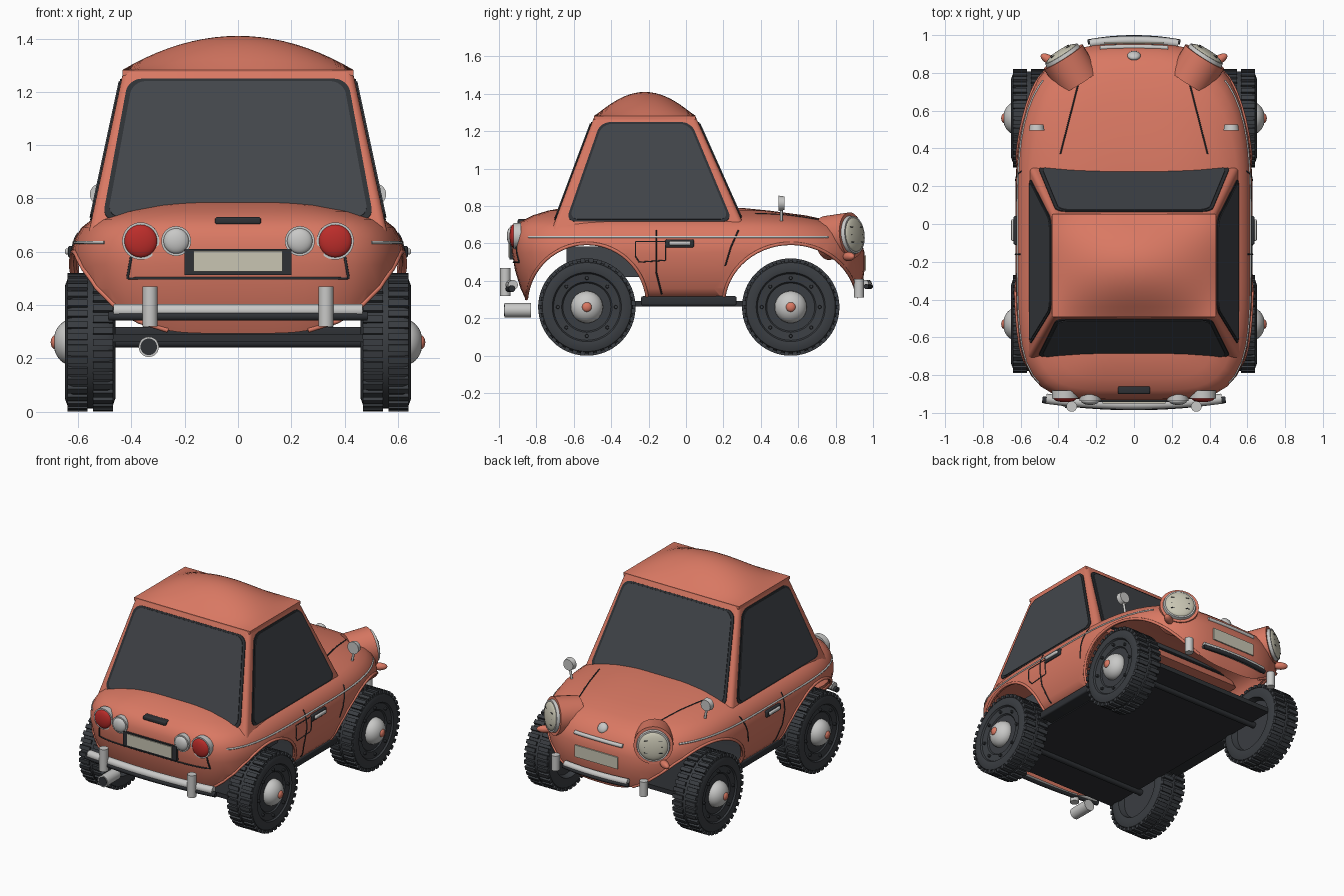
import bpy, bmesh, math
from mathutils import Vector, Matrix
from mathutils.bvhtree import BVHTree

cube = bpy.data.objects.get("Cube")
if cube:
    bpy.data.objects.remove(cube)


def material(name, r, g, b):
    m = bpy.data.materials.new(name)
    m.use_nodes = True
    m.diffuse_color = (r, g, b, 1)
    m.node_tree.nodes["Principled BSDF"].inputs["Base Color"].default_value = (r, g, b, 1)
    return m


PAINT = material("coral paint", .70, .19, .125)
GLASS = material("smoked glass", .055, .061, .070)
DARK = material("dark trim", .028, .031, .036)
RUBBER = material("rubber", .042, .047, .054)
CHROME = material("chrome", .58, .58, .57)
RED = material("red lens", .50, .026, .023)
CREAM = material("cream", .58, .56, .45)


def add(name, bm, mat, angle=35):
    mesh = bpy.data.meshes.new(name)
    bm.to_mesh(mesh)
    bm.free()
    mesh.materials.append(mat)
    mesh.shade_smooth()
    mesh.set_sharp_from_angle(angle=math.radians(angle))
    ob = bpy.data.objects.new(name, mesh)
    bpy.context.collection.objects.link(ob)
    return ob


def aim(pos, direction):
    return Matrix.Translation(pos) @ Vector(direction).to_track_quat('Z', 'Y').to_matrix().to_4x4()


def rod(name, a, b, r, mat, r2=None):
    a, b = Vector(a), Vector(b)
    bm = bmesh.new()
    bmesh.ops.create_cone(bm, cap_ends=True, segments=32, radius1=r, radius2=r if r2 is None else r2,
                          depth=(b - a).length, matrix=aim((a + b) / 2, b - a))
    return add(name, bm, mat)


def dome(name, pos, direction, r, h, mat):
    bm = bmesh.new()
    bmesh.ops.create_uvsphere(bm, u_segments=28, v_segments=14, radius=1,
                              matrix=aim(pos, direction) @ Matrix.Diagonal((r, r, h, 1)))
    return add(name, bm, mat)


def box(name, lo, hi, mat, bevel=0.0):
    lo, hi = Vector(lo), Vector(hi)
    bm = bmesh.new()
    bmesh.ops.create_cube(bm, matrix=Matrix.Translation((lo + hi) / 2) @ Matrix.Diagonal((*(hi - lo), 1)))
    if bevel:
        bmesh.ops.bevel(bm, geom=bm.edges[:], offset=bevel, segments=3, profile=.5, affect='EDGES')
    return add(name, bm, mat)


def tube(name, pts, r, mat, closed=False):
    cu = bpy.data.curves.new(name, 'CURVE')
    cu.dimensions = '3D'
    cu.bevel_depth, cu.bevel_resolution, cu.use_fill_caps = r, 3, True
    sp = cu.splines.new('POLY')
    sp.points.add(len(pts) - 1)
    for p, q in zip(sp.points, pts):
        p.co = (*q, 1)
    sp.use_cyclic_u = closed
    cu.materials.append(mat)
    ob = bpy.data.objects.new(name, cu)
    bpy.context.collection.objects.link(ob)
    return ob


def panel(name, corners, mat, scale=1.0, lift=0.0, thick=.006, radius=.05):
    """Rounded flat plate on four corners listed anticlockwise from outside."""
    pts = [Vector(c) for c in corners]
    mid = sum(pts, Vector()) / 4
    n = (pts[1] - pts[0]).cross(pts[3] - pts[0]).normalized()
    bm = bmesh.new()
    f = bm.faces.new([bm.verts.new(mid + (p - mid) * scale + n * lift) for p in pts])
    if radius:
        bmesh.ops.bevel(bm, geom=bm.verts[:], offset=radius, segments=6, profile=.5, affect='VERTICES')
    ext = bmesh.ops.extrude_face_region(bm, geom=bm.faces[:], use_keep_orig=True)
    bmesh.ops.translate(bm, verts=[v for v in ext["geom"] if isinstance(v, bmesh.types.BMVert)], vec=n * thick)
    bmesh.ops.recalc_face_normals(bm, faces=bm.faces[:])
    return add(name, bm, mat)


# Body shell: stacked rounded outlines (height, half width, rear, nose)
RINGS = [(.285, .53, .85, .91), (.36, .58, .885, .94), (.46, .612, .915, .955), (.55, .628, .93, .955),
         (.60, .626, .932, .94), (.65, .612, .927, .91), (.69, .588, .91, .86), (.72, .55, .88, .78),
         (.75, .47, .82, .64), (.775, .36, .74, .45), (.79, .25, .66, .30)]
N = 80
bm = bmesh.new()
loops = []
for z, w, rear, nose in RINGS:
    loop = []
    for i in range(N):
        c, s = math.cos(math.tau * i / N), math.sin(math.tau * i / N)
        e = 3.2 if s > 0 else 4.8
        k = (abs(c) ** e + abs(s) ** e) ** (-1 / e)
        loop.append(bm.verts.new((w * c * k, (nose if s > 0 else rear) * s * k, z)))
    loops.append(loop)
for a, b in zip(loops, loops[1:]):
    for i in range(N):
        j = (i + 1) % N
        bm.faces.new((a[i], a[j], b[j], b[i]))
bm.faces.new(loops[-1])
TREE = BVHTree.FromBMesh(bm)
body = add("body_shell", bm, PAINT, 60)
sol = body.modifiers.new("shell", 'SOLIDIFY')
sol.thickness, sol.offset = .02, -1


def cast(origin, direction):
    return TREE.ray_cast(Vector(origin), Vector(direction))[0]


def trace(name, pts, start, direction, r, mat, steps=14, closed=False):
    """Lay a thin line on the body by projecting a path along a direction."""
    d, path = Vector(direction), []
    ends = pts + pts[:1] if closed else pts
    for a, b in zip(ends, ends[1:]):
        for t in range(steps + 1):
            p = Vector(a).lerp(Vector(b), t / steps) - d * start
            hit = cast(p, d)
            if hit:
                path.append(hit)
    return tube(name, path, r, mat)


# Wheel arches cut right through the shell
for end, y, ry in (("rear", -.53, .325), ("front", .56, .36)):
    cut = rod(end + "_arch_cutter", (-1, 0, 0), (1, 0, 0), 1, PAINT)
    bm = bmesh.new()
    bmesh.ops.create_cone(bm, cap_ends=True, segments=64, radius1=1, radius2=1, depth=2,
                          matrix=Matrix.Translation((0, y, .27)) @ Matrix.Diagonal((1, ry, .33, 1))
                          @ Matrix.Rotation(math.pi / 2, 4, 'Y'))
    bm.to_mesh(cut.data)
    bm.free()
    cut.hide_render = True
    cut.hide_viewport = False
    cut.display_type = 'WIRE'
    cut.hide_set(True)
    mod = body.modifiers.new(end + "_arch", 'BOOLEAN')
    mod.operation, mod.solver, mod.object = 'DIFFERENCE', 'EXACT', cut
    for s, side in ((1, "left"), (-1, "right")):
        arc = [(0, y + ry * math.cos(a), .27 + .33 * math.sin(a))
               for a in [math.pi * (i + 1) / 30 for i in range(29)]]
        trace(f"{side}_{end}_arch_lip", arc, 2, (-s, 0, 0), .009, PAINT, 1)

# Cabin: tapered box with rounded pillars
def side_x(z): return .55 - (z - .72) * .214
def rear_y(z): return -.70 + (z - .72) * .375
def front_y(z): return .30 - (z - .72) * .446


bm = bmesh.new()
lo, hi = [[bm.verts.new((sx * side_x(z), f(z), z)) for sx, f in
           ((-1, rear_y), (1, rear_y), (1, front_y), (-1, front_y))] for z in (.66, 1.28)]
bm.faces.new(lo[::-1])
bm.faces.new(hi)
for i in range(4):
    j = (i + 1) % 4
    bm.faces.new((lo[i], lo[j], hi[j], hi[i]))
pillars = [e for e in bm.edges if abs(e.verts[0].co.z - e.verts[1].co.z) > .1]
bmesh.ops.bevel(bm, geom=pillars, offset=.025, segments=4, profile=.5, affect='EDGES')
add("cabin", bm, PAINT)

# Domed roof
bm = bmesh.new()
bmesh.ops.create_grid(bm, x_segments=20, y_segments=20, size=1)
rim = bmesh.ops.extrude_edge_only(bm, edges=[e for e in bm.edges if e.is_boundary])
skirt = {v for v in rim["geom"] if isinstance(v, bmesh.types.BMVert)}
for v in bm.verts:
    u, t = v.co.x, v.co.y
    rise = (1 - u * u) * (1 - t * t) ** 1.15 if abs(t) < 1 and abs(u) < 1 else 0
    v.co = (u * .434, -.22 + t * .272, 1.262 if v in skirt else 1.282 + .128 * rise)
bmesh.ops.recalc_face_normals(bm, faces=bm.faces[:])
add("roof", bm, PAINT, 40)

# Windows with dark seals
B, T = .725, 1.24
windows = {
    "rear_window": [(-.495, rear_y(B), B), (.495, rear_y(B), B), (.40, rear_y(T), T), (-.40, rear_y(T), T)],
    "windscreen": [(.495, front_y(B), B), (-.495, front_y(B), B), (-.40, front_y(T), T), (.40, front_y(T), T)],
    "left_window": [(side_x(B), -.63, B), (side_x(B), .235, B), (side_x(T), .02, T), (side_x(T), -.45, T)],
    "right_window": [(-side_x(B), .235, B), (-side_x(B), -.63, B), (-side_x(T), -.45, T), (-side_x(T), .02, T)]}
for name, corners in windows.items():
    panel(name + "_seal", corners, DARK, 1.03, -.002, .007)
    panel(name, corners, GLASS, .99, 0, .009)

# Floor, sills and the bench seen through the rear arches
box("floor", (-.47, -.78, .262), (.47, .74, .292), DARK)
box("sills", (-.56, -.24, .268), (.56, .27, .318), DARK, .01)
box("rear_bench", (-.44, -.64, .42), (.44, -.2, .585), GLASS)
for end, y in (("rear", -.53), ("front", .56)):
    rod(end + "_axle", (-.5, y, .26), (.5, y, .26), .02, DARK)

# Wheels: lathed tyre with tread lugs and bolts
PROFILE = [(-.05, 0), (-.05, .165), (-.09, .175), (-.095, .21), (-.085, .238), (-.065, .248), (.065, .248),
           (.085, .238), (.095, .21), (.09, .185), (.08, .178), (.074, .135), (.066, .128), (.066, 0)]
bm = bmesh.new()
verts = [bm.verts.new((x, 0, r)) for x, r in PROFILE]
edges = [bm.edges.new(p) for p in zip(verts, verts[1:])]
bmesh.ops.spin(bm, geom=verts + edges, cent=(0, 0, 0), axis=(1, 0, 0), angle=math.tau, steps=48)
bmesh.ops.remove_doubles(bm, verts=bm.verts[:], dist=.0005)
bmesh.ops.recalc_face_normals(bm, faces=bm.faces[:])
for i in range(36):
    for x, shift in ((-.048, 0), (.048, .5)):
        turn = Matrix.Rotation(math.tau * (i + shift) / 36, 4, 'X')
        bmesh.ops.create_cube(bm, matrix=turn @ Matrix.Translation((x, 0, .25))
                              @ Matrix.Diagonal((.075, .026, .02, 1)))
for i in range(8):
    bmesh.ops.create_cone(bm, cap_ends=True, segments=10, radius1=.011, radius2=.008, depth=.02,
                          matrix=Matrix.Rotation(math.tau * i / 8, 4, 'X') @ Matrix.Translation((.08, 0, .155))
                          @ Matrix.Rotation(math.pi / 2, 4, 'Y'))
tyre = add("tyre", bm, RUBBER)
tyre_mesh = tyre.data
bpy.data.objects.remove(tyre)
for s, side in ((1, "left"), (-1, "right")):
    for end, y in (("rear", -.53), ("front", .56)):
        tag = f"{side}_{end}_"
        ob = bpy.data.objects.new(tag + "tyre", tyre_mesh)
        bpy.context.collection.objects.link(ob)
        ob.location = (s * .555, y, .26)
        ob.rotation_euler.z = 0 if s > 0 else math.pi
        dome(tag + "hubcap", (s * .625, y, .26), (s, 0, 0), .086, .068, CHROME)
        dome(tag + "hub_centre", (s * .687, y, .26), (s, 0, 0), .026, .016, PAINT)

# Paired fittings
for s, side in ((1, "left"), (-1, "right")):
    tag = side + "_"
    # headlight with hood, rim, lens and lens ribs
    d = Vector((s * .53, .84, .10)).normalized()
    face = Vector((s * .375, .885, .645))
    rod(tag + "headlight_hood", face - d * .16, face, .118, PAINT, .122)
    rod(tag + "headlight_rim", face - d * .02, face + d * .02, .108, CHROME, .10)
    dome(tag + "headlight_lens", face + d * .015, d, .093, .026, CREAM)
    across = d.cross(Vector((0, 0, 1))).normalized()
    up = across.cross(d)
    for row in (-.04, 0, .04):
        for col in (-.045, 0, .045):
            p = face + d * .034 + across * col + up * row
            tube(tag + "lens_rib", [p - across * .012, p + across * .012], .003, DARK)
    dome(tag + "indicator", (s * .45, .87, .53), (s, .6, 0), .024, .05, PAINT)
    # tail lights
    for name, x, r, mat in (("tail_light", .365, .062, RED), ("reverse_light", .232, .048, CHROME)):
        p = cast((s * x, -2, .64), (0, 1, 0))
        rod(tag + name + "_rim", p + Vector((0, .03, 0)), p - Vector((0, .012, 0)), r + .008, CHROME)
        dome(tag + name, p - Vector((0, .01, 0)), (0, -1, 0), r, .022, mat)
    # bumper posts
    rod(tag + "rear_bumper_post", (s * .33, -.966, .32), (s * .33, -.966, .47), .028, CHROME)
    rod(tag + "front_bumper_post", (s * .33, .925, .31), (s * .33, .925, .41), .026, CHROME)
    # mirror
    foot = cast((s * .50, .51, 2), (0, 0, -1))
    tube(tag + "mirror_stalk", [foot, (s * .515, .51, .80)], .008, CHROME)
    rod(tag + "mirror", (s * .515, .495, .815), (s * .515, .527, .815), .041, CHROME, .036)
    # side strip, door seams and handle
    trace(tag + "side_strip", [(0, -.84, .635), (0, .76, .635)], 2, (-s, 0, 0), .006, CHROME, 50)
    trace(tag + "door_rear_seam", [(0, -.16, .67), (0, -.16, .45), (0, -.13, .33)], 2, (-s, 0, 0), .004, DARK)
    trace(tag + "door_front_seam", [(0, .28, .67), (0, .24, .58), (0, .21, .48)], 2, (-s, 0, 0), .004, DARK)
    x = cast((s * 2, -.035, .6), (-s, 0, 0)).x
    box(tag + "handle_recess", (x - .012, -.11, .578), (x + .012, .042, .622), DARK, .008)
    box(tag + "door_handle", (x + s * .012 - .012, -.09, .59), (x + s * .012 + .012, .025, .612), CHROME, .007)
    # bonnet seam
    trace(tag + "bonnet_seam", [(s * .39, .37, 0), (s * .27, .84, 0)], 2, (0, 0, -1), .004, DARK, 24)
trace("filler_flap_seam", [(0, -.27, .61), (0, -.11, .61), (0, -.11, .51), (0, -.25, .50), (0, -.27, .53)],
      2, (-1, 0, 0), .003, DARK, 8, True)

# Tail: lid seam, handle, number plate, bumper, exhaust
trace("boot_seam", [(-.40, 0, .585), (-.415, 0, .50), (.415, 0, .50), (.40, 0, .585)], 2, (0, 1, 0), .005, DARK, 20)
p = cast((0, -2, .715), (0, 1, 0))
box("boot_handle", (-.086, p.y - .015, .702), (.086, p.y + .04, .73), DARK, .008)
box("rear_plate_frame", (-.2, -.943, .513), (.2, -.90, .61), DARK)
panel("rear_plate", [(-.167, -.943, .525), (.167, -.943, .525), (.167, -.943, .602), (-.167, -.943, .602)],
      CREAM, radius=0)


def bow(half, y0, y1, z):
    return [(half * t, y1 + (y0 - y1) * t * t, z) for t in [i / 10 - 1 for i in range(21)]]


tube("rear_bumper_bar", bow(.465, -.925, -.955, .378), .027, CHROME)
tube("rear_bumper_strip", bow(.485, -.93, -.968, .358), .018, DARK)
rod("exhaust_pipe", (-.335, -.97, .243), (-.335, -.83, .243), .038, CHROME)
rod("exhaust_bore", (-.335, -.973, .243), (-.335, -.95, .243), .031, DARK)

# Nose: badge disc, strip, number plate, bumper
p = cast((0, 2, .665), (0, -1, 0))
dome("nose_disc", p, (0, 1, .6), .035, .02, CHROME)
trace("nose_strip", [(-.18, 0, .605), (.18, 0, .605)], 2, (0, -1, 0), .013, CHROME)
panel("front_plate", [(.16, .955, .455), (-.16, .955, .455), (-.16, .955, .535), (.16, .955, .535)],
      CREAM, thick=.008, radius=0)
tube("front_bumper_bar", bow(.235, .955, .972, .385), .022, CHROME)
tube("front_bumper_strip", bow(.245, .963, .986, .37), .014, DARK)
